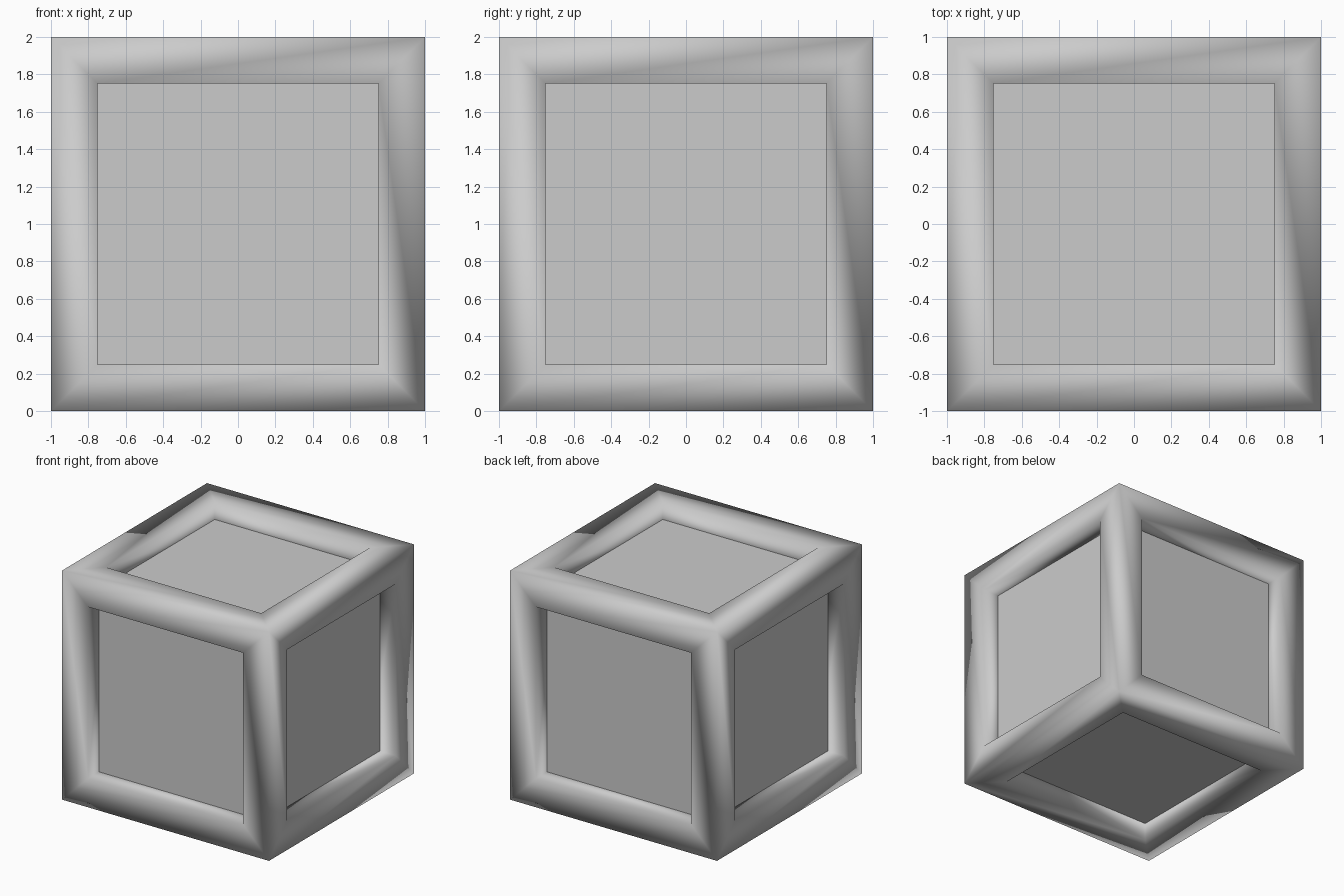
import bpy, bmesh

if "Cube" in bpy.data.objects:
    bpy.data.objects.remove(bpy.data.objects["Cube"])

BEAM = 0.25     # width of the frame beams
RECESS = 0.155  # depth of the panels below the frame surface


def make_object(name, bm, smooth):
    for f in bm.faces:
        f.smooth = smooth
    mesh = bpy.data.meshes.new(name)
    bm.to_mesh(mesh)
    bm.free()
    obj = bpy.data.objects.new(name, mesh)
    bpy.context.collection.objects.link(obj)
    obj.location.z = 1
    return obj


# Frame: cube with a square opening cut through each side, soft shading
bm = bmesh.new()
bmesh.ops.create_cube(bm, size=2)
centres = list(bm.faces)
bmesh.ops.inset_individual(bm, faces=centres, thickness=BEAM, use_even_offset=True)
inner = []
for face in centres:
    normal = face.normal.copy()
    new = bmesh.ops.extrude_discrete_faces(bm, faces=[face])["faces"][0]
    bmesh.ops.translate(bm, verts=new.verts, vec=-normal * BEAM)
    inner.append(new)
bmesh.ops.delete(bm, geom=inner, context='FACES_ONLY')
bmesh.ops.remove_doubles(bm, verts=bm.verts, dist=0.001)
bmesh.ops.recalc_face_normals(bm, faces=bm.faces)
make_object("frame", bm, True)

# Panels: flat-sided core that fills the six openings
bm = bmesh.new()
bmesh.ops.create_cube(bm, size=2 * (1 - RECESS))
make_object("panel_core", bm, False)
